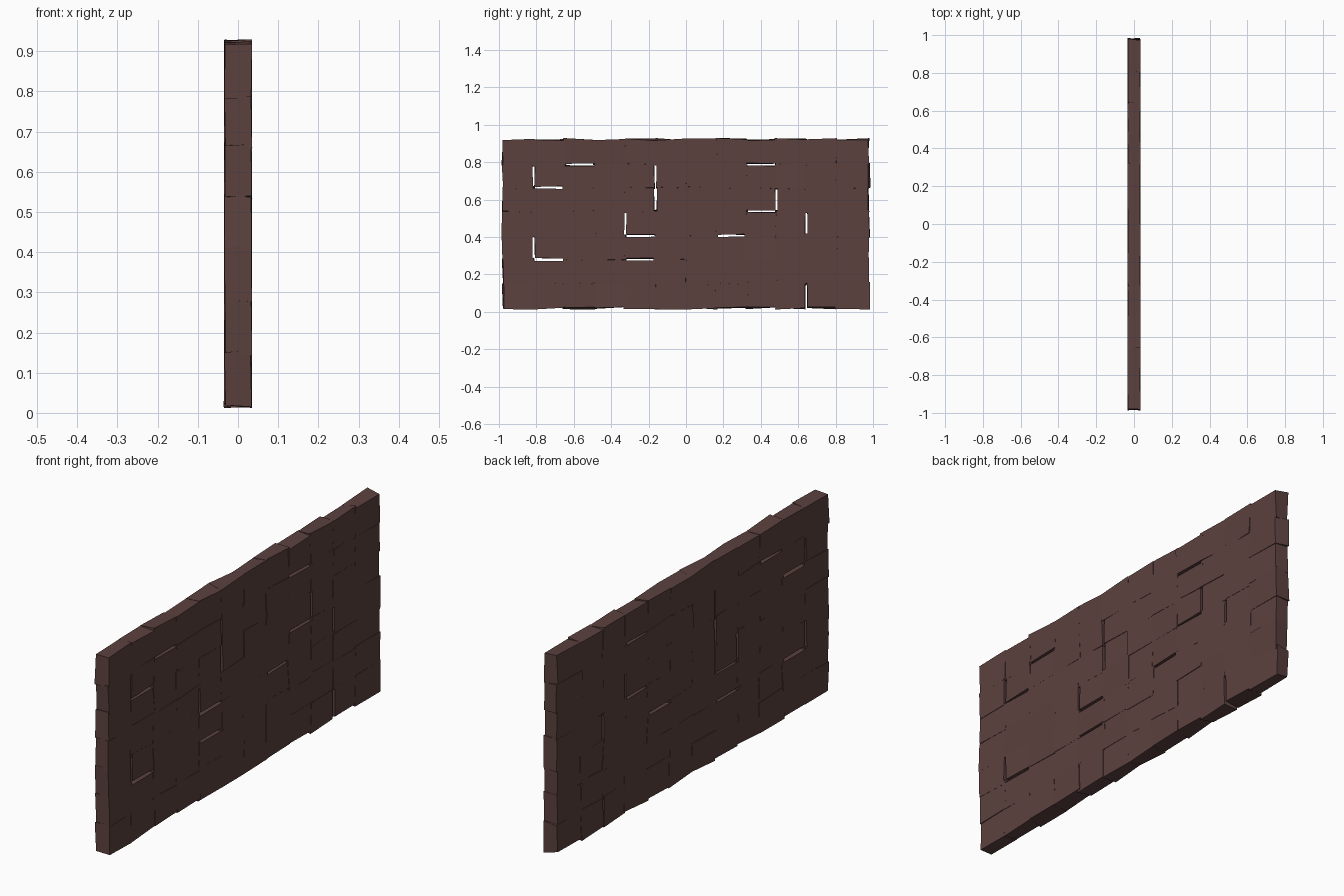
import bpy, bmesh, random

if "Cube" in bpy.data.objects:
    bpy.data.objects.remove(bpy.data.objects["Cube"])

random.seed(11)

# Nominal joint lines of the wall: 12 columns along y, 7 courses along z
YS = [-.98, -.815, -.65, -.487, -.325, -.163, 0, .16, .322, .484, .643, .803, .978]
ZS = [.02, .152, .28, .408, .537, .665, .788, .922]
HALF = 0.033

# Open joints: (column joint, course) and (column, course joint)
OPEN_V = {(1, 5), (1, 2), (4, 3), (5, 4), (5, 5), (9, 4), (10, 0), (10, 3)}
OPEN_H = {(1, 5), (1, 2), (4, 3), (8, 4), (8, 6), (2, 6), (4, 2), (7, 3)}

mat = bpy.data.materials.new("brown_stone")
mat.diffuse_color = (0.105, 0.053, 0.049, 1)
mat.use_nodes = True
mat.node_tree.nodes["Principled BSDF"].inputs["Base Color"].default_value = mat.diffuse_color


def jitter(amount):
    return random.uniform(-amount, amount)


def outward(is_open, is_border):
    """How far a block edge reaches past its joint line."""
    if is_open:
        return random.uniform(-0.009, -0.003)
    if is_border:
        return jitter(0.008)
    return random.uniform(-0.003, 0.011)


def add_block(bm, c, r):
    """One irregular six-sided stone with loose corners."""
    corners = []
    for sx in (-1, 1):
        for a, b in ((0, 0), (1, 0), (1, 1), (0, 1)):
            ci, ri = c + a, r + b
            dy = outward((ci, r) in OPEN_V, ci in (0, 12))
            dz = outward((c, ri) in OPEN_H, ri in (0, 7))
            corners.append(bm.verts.new((sx * HALF + jitter(0.0025),
                                         YS[ci] + (dy if a else -dy),
                                         ZS[ri] + (dz if b else -dz))))
    for f in ((0, 3, 2, 1), (4, 5, 6, 7), (0, 1, 5, 4),
              (1, 2, 6, 5), (2, 3, 7, 6), (3, 0, 4, 7)):
        bm.faces.new([corners[i] for i in f])


# One object per course of stones
for r in range(7):
    bm = bmesh.new()
    for c in range(12):
        add_block(bm, c, r)
    bmesh.ops.recalc_face_normals(bm, faces=bm.faces)
    mesh = bpy.data.meshes.new(f"stone_course_{r + 1}")
    bm.to_mesh(mesh)
    bm.free()
    mesh.materials.append(mat)
    obj = bpy.data.objects.new(f"stone_course_{r + 1}", mesh)
    bpy.context.collection.objects.link(obj)
